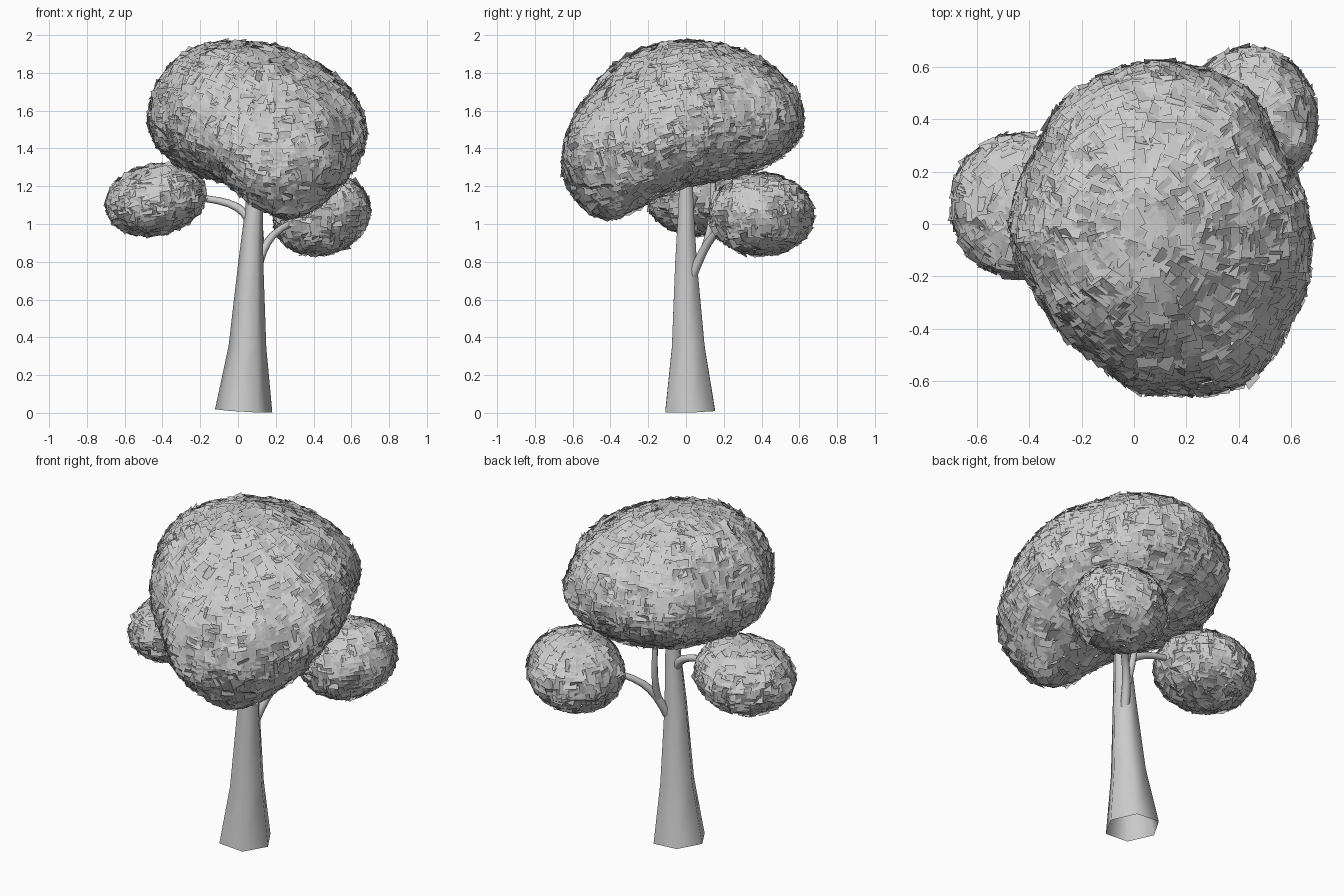
import bpy, bmesh, math, random
from mathutils import Vector, Matrix
from mathutils.geometry import interpolate_bezier

if "Cube" in bpy.data.objects:
    bpy.data.objects.remove(bpy.data.objects["Cube"])

random.seed(4)


def finish(name, bm, smooth=False):
    mesh = bpy.data.meshes.new(name)
    bm.to_mesh(mesh)
    bm.free()
    for p in mesh.polygons:
        p.use_smooth = smooth
    ob = bpy.data.objects.new(name, mesh)
    bpy.context.scene.collection.objects.link(ob)
    return ob


def tube(name, pts, radii, sides):
    """Open tapered tube with rings square to the path."""
    bm = bmesh.new()
    rings = []
    for i, p in enumerate(pts):
        t = pts[min(i + 1, len(pts) - 1)] - pts[max(i - 1, 0)]
        q = Vector((0, 0, 1)).rotation_difference(t)
        ring = []
        for k in range(sides):
            a = math.tau * k / sides
            ring.append(bm.verts.new(p + q @ Vector((math.cos(a), math.sin(a), 0)) * radii[i]))
        rings.append(ring)
    for a, b in zip(rings, rings[1:]):
        for k in range(sides):
            n = (k + 1) % sides
            bm.faces.new((a[k], a[n], b[n], b[k]))
    return finish(name, bm, True)


def branch(name, ctrl, r0, r1, steps=9):
    pts = [Vector(p) for p in interpolate_bezier(*[Vector(c) for c in ctrl], steps)]
    tube(name, pts, [r0 + (r1 - r0) * i / (steps - 1) for i in range(steps)], 8)


def foliage(name, surface, radius, size, layers=2):
    """Cover a closed surface(theta, phi) with rings of slightly tilted square leaf cards."""
    bm = bmesh.new()
    e = 0.01
    step = size * 0.85 / radius
    rows = round(math.pi / step)
    for layer in range(layers):
        for r in range(rows):
            th0 = math.pi * (r + 0.5 * (layer + 0.5)) / rows
            cols = max(3, round(math.tau * math.sin(th0) / step))
            for c in range(cols):
                th = min(max(th0 + random.uniform(-.2, .2) * step, 0.03), math.pi - 0.03)
                ph = math.tau * (c + random.uniform(-.2, .2) + 0.5 * layer) / cols
                p = surface(th, ph)
                u = (surface(th, ph + e) - surface(th, ph - e)).normalized()
                v = surface(th - e, ph) - surface(th + e, ph)
                n = u.cross(v).normalized()
                v = n.cross(u)
                tilt = (Matrix.Rotation(random.gauss(0, .18), 3, u)
                        @ Matrix.Rotation(random.gauss(0, .18), 3, v)
                        @ Matrix.Rotation(random.gauss(0, .12), 3, n))
                u, v = tilt @ u, tilt @ v
                h = size * random.uniform(.45, .62)
                w = size * random.uniform(.45, .62)
                bm.faces.new([bm.verts.new(p + u * w * a + v * h * b)
                              for a, b in ((-1, -1), (1, -1), (1, 1), (-1, 1))])
    return finish(name, bm)


def sphere_dir(th, ph):
    return Vector((math.sin(th) * math.cos(ph), math.sin(th) * math.sin(ph), math.cos(th)))


# Plan outline of the main crown: radius every 30 degrees from +x
OUTLINE = [.59, .565, .64, .65, .62, .56, .57, .535, .56, .64, .685, .625]


def outline(ph):
    f = (ph % math.tau) / math.tau * 12
    i = int(f) % 12
    s = 0.5 - 0.5 * math.cos(math.pi * (f % 1))
    return OUTLINE[i] * (1 - s) + OUTLINE[(i + 1) % 12] * s - 0.012


# Main crown: dome with off-centre top and a broad lobe drooping at the front right
def main_crown(th, ph):
    d = sphere_dir(th, ph)
    r = outline(ph)
    x = 0.09 + r * d.x
    y = -0.02 + r * d.y
    z = 1.55 + (0.42 if d.z > 0 else 0.33) * d.z
    dx, dy = x - 0.27, y + 0.5
    along, across = 0.8 * dx + 0.6 * dy, 0.8 * dy - 0.6 * dx
    g = math.exp(-along ** 2 / 0.25 - across ** 2 / 0.09)
    z -= 0.28 * g * (1 - 0.75 * max(d.z, 0))
    return Vector((x - 0.08 * max(d.z, 0) ** 2, y, z))


# Small side crowns: gently sheared ellipsoids
def blob(center, radii, shear):
    def surface(th, ph):
        d = sphere_dir(th, ph)
        p = Vector((d.x * radii[0], d.y * radii[1], d.z * radii[2]))
        p.z += shear * p.x
        return Vector(center) + p
    return surface


foliage("main_crown", main_crown, 0.58, 0.065)
foliage("left_crown", blob((-0.435, 0.07, 1.13), (0.26, 0.272, 0.185), 0.12), 0.25, 0.06)
foliage("right_crown", blob((0.445, 0.40, 1.05), (0.25, 0.27, 0.212), 0.1), 0.25, 0.06)

# Trunk: six-sided, flared at the foot and open below
tube("trunk",
     [Vector(p) for p in ((0.03, 0.022, 0.01), (0.05, 0.012, 0.35), (0.068, 0.0, 0.8),
                          (0.085, 0.0, 1.08), (0.09, 0.0, 1.35))],
     [0.152, 0.1, 0.066, 0.047, 0.035], 6)

# Branches into the crowns
branch("left_branch", ((0.08, 0.0, 0.97), (0.04, 0.02, 1.12), (-0.08, 0.04, 1.13), (-0.35, 0.06, 1.15)), 0.026, 0.015)
branch("right_branch", ((0.09, 0.03, 0.72), (0.14, 0.12, 0.93), (0.18, 0.14, 0.98), (0.42, 0.36, 1.06)), 0.026, 0.015)
branch("upper_branch", ((0.12, 0.09, 0.85), (0.12, 0.14, 0.98), (0.1, 0.15, 1.08), (0.1, 0.14, 1.35)), 0.02, 0.014)
